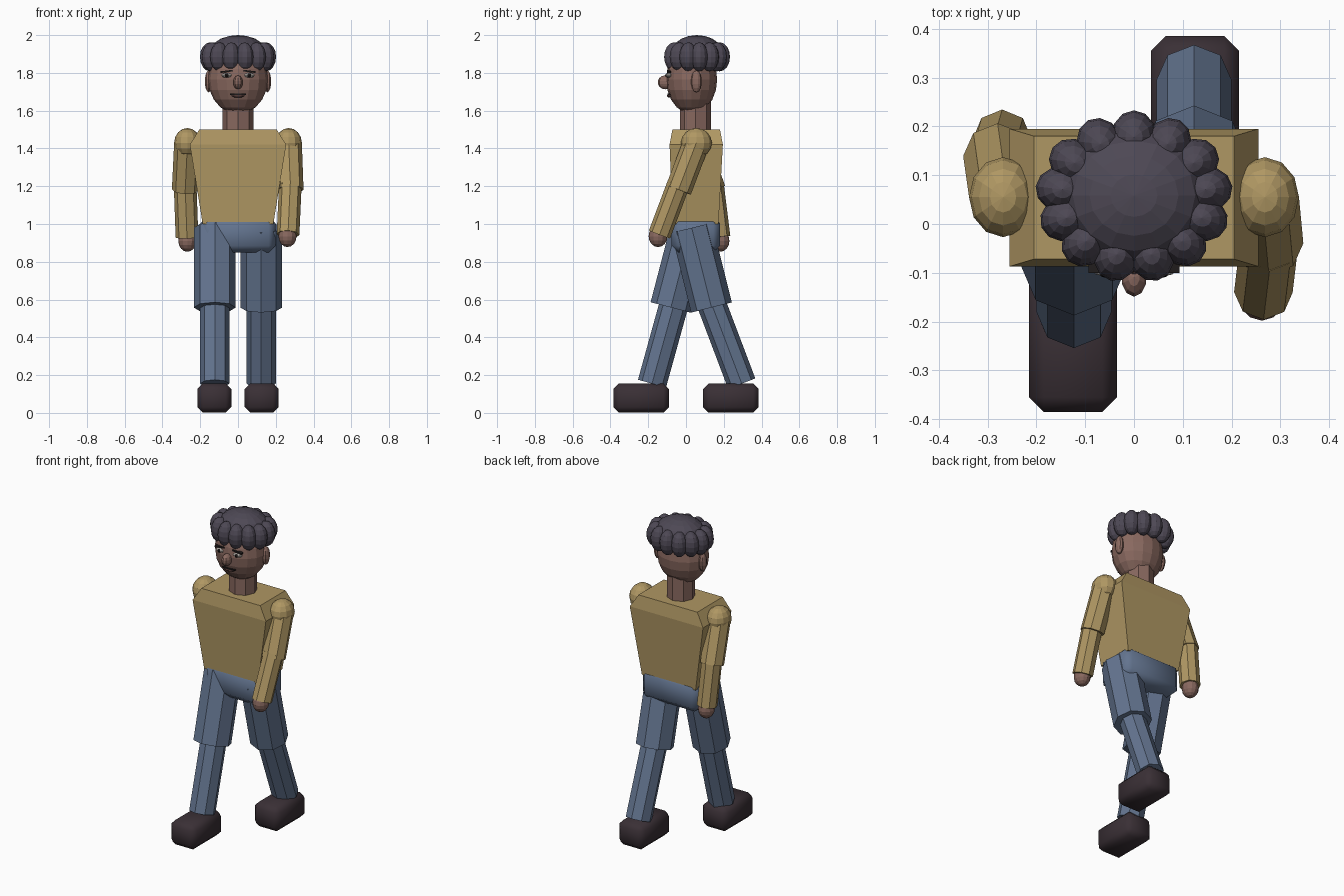
import bpy, bmesh, math
from mathutils import Vector, Matrix

if "Cube" in bpy.data.objects:
    bpy.data.objects.remove(bpy.data.objects["Cube"])


def material(name, rgb):
    m = bpy.data.materials.new(name)
    m.diffuse_color = (*rgb, 1)
    m.use_nodes = True
    m.node_tree.nodes["Principled BSDF"].inputs["Base Color"].default_value = m.diffuse_color
    return m


SKIN = material("brown skin", (0.25, 0.14, 0.115))
HAIR = material("dark hair", (0.075, 0.065, 0.09))
SHIRT = material("mustard shirt", (0.43, 0.31, 0.125))
DENIM = material("blue denim", (0.125, 0.175, 0.275))
SHOE = material("dark leather", (0.042, 0.029, 0.036))
WHITE = material("eye white", (0.5, 0.46, 0.42))
BLACK = material("near black", (0.015, 0.012, 0.012))
LIP = material("dark lip", (0.12, 0.06, 0.055))


def finish(name, bm, mat):
    bmesh.ops.recalc_face_normals(bm, faces=bm.faces)
    me = bpy.data.meshes.new(name)
    bm.to_mesh(me)
    bm.free()
    me.materials.append(mat)
    ob = bpy.data.objects.new(name, me)
    bpy.context.collection.objects.link(ob)
    return ob


def ellipsoid(name, mat, centre, radii, seg=12, rings=8, turn=0.0):
    bm = bmesh.new()
    mx = Matrix.Translation(centre) @ Matrix.Rotation(turn, 4, 'Z') @ Matrix.Diagonal((*radii, 1))
    bmesh.ops.create_uvsphere(bm, u_segments=seg, v_segments=rings, radius=1, matrix=mx)
    return finish(name, bm, mat)


def limb(name, mat, low, high, radius):
    """Eight sided straight tube between two joints."""
    low, high = Vector(low), Vector(high)
    axis = high - low
    rot = Vector((0, 0, 1)).rotation_difference(axis).to_matrix().to_4x4()
    bm = bmesh.new()
    bmesh.ops.create_cone(bm, cap_ends=True, segments=8, radius1=radius, radius2=radius,
                          depth=axis.length, matrix=Matrix.Translation((low + high) / 2) @ rot)
    return finish(name, bm, mat)


def box(name, mat, centre, size, bevel=0.0, turn=0.0):
    bm = bmesh.new()
    mx = Matrix.Translation(centre) @ Matrix.Rotation(turn, 4, 'Y') @ Matrix.Diagonal((*size, 1))
    bmesh.ops.create_cube(bm, size=1, matrix=mx)
    if bevel:
        bmesh.ops.bevel(bm, geom=bm.edges[:], offset=bevel, segments=1, affect='EDGES')
        for f in bm.faces:
            f.smooth = True
    return finish(name, bm, mat)


# Torso: stacked rectangles with chamfered shoulders (z, half width, front y, back y)
bm = bmesh.new()
rings = []
for z, w, y0, y1 in [(1.0, 0.187, -0.07, 0.172), (1.42, 0.255, -0.087, 0.195), (1.5, 0.205, -0.072, 0.18)]:
    rings.append([bm.verts.new(p) for p in ((-w, y0, z), (w, y0, z), (w, y1, z), (-w, y1, z))])
for a, b in zip(rings, rings[1:]):
    for i in range(4):
        j = (i + 1) % 4
        bm.faces.new((a[i], a[j], b[j], b[i]))
bm.faces.new(rings[0])
bm.faces.new(rings[-1])
finish("torso", bm, SHIRT)

box("pelvis", DENIM, (0, 0.052, 0.945), (0.395, 0.255, 0.19), 0.035)
limb("neck", SKIN, (0, 0.05, 1.47), (0, 0.05, 1.66), 0.082)

# Arms, one swung back and one swung forward: side, elbow (x, y, z), wrist (x, y, z), hand
arms = [("left", -0.268, (-0.28, 0.14, 1.18), (-0.27, 0.175, 0.93), (-0.268, 0.18, 0.91)),
        ("right", 0.268, (0.277, -0.04, 1.18), (0.265, -0.14, 0.945), (0.262, -0.148, 0.935))]
for side, x, elbow, wrist, hand in arms:
    shoulder = Vector((x, 0.055, 1.43))
    ellipsoid(side + "_shoulder", SHIRT, shoulder, (0.07, 0.082, 0.078))
    limb(side + "_upper_arm", SHIRT, elbow, shoulder, 0.07)
    limb(side + "_forearm", SHIRT, wrist, Vector(elbow) + Vector((0, 0, 0.03)), 0.06)
    ellipsoid(side + "_hand", SKIN, hand, (0.048, 0.05, 0.057))

# Legs in mid stride: side, x, knee y, ankle y, shoe centre y
for side, x, knee, ankle, foot in [("left", -0.123, -0.08, -0.18, -0.2375),
                                   ("right", 0.123, 0.135, 0.295, 0.2375)]:
    limb(side + "_thigh", DENIM, (x, knee, 0.558), (x, 0.03, 0.98), 0.111)
    limb(side + "_shin", DENIM, (x, ankle, 0.155), (x, knee + (0.015 if x < 0 else 0.003), 0.57), 0.077)
    box(side + "_shoe", SHOE, (x * 1.016, foot, 0.0785), (0.18, 0.295, 0.155), 0.03)

# Head with ears and nose
ellipsoid("head", SKIN, (0, 0.03, 1.765), (0.158, 0.135, 0.182), 16, 10)
ellipsoid("nose", SKIN, (0, -0.11, 1.75), (0.027, 0.04, 0.037), 10, 7)
for s, side in ((-1, "left"), (1, "right")):
    ellipsoid(side + "_ear", SKIN, (s * 0.155, 0.055, 1.755), (0.022, 0.029, 0.058), 10, 7)
    ellipsoid(side + "_eye", WHITE, (s * 0.06, -0.089, 1.787), (0.03, 0.018, 0.013), 10, 6)
    ellipsoid(side + "_pupil", BLACK, (s * 0.06, -0.101, 1.787), (0.011, 0.009, 0.011), 8, 6)
    box(side + "_eyebrow", BLACK, (s * 0.06, -0.09, 1.808), (0.065, 0.02, 0.009), turn=s * 0.12)
box("mouth", BLACK, (0, -0.09, 1.687), (0.085, 0.014, 0.007))
ellipsoid("lower_lip", LIP, (0, -0.087, 1.678), (0.036, 0.014, 0.009), 10, 6)

# Hair: domed crown with a ring of rounded lobes
ellipsoid("hair_crown", HAIR, (0, 0.058, 1.9), (0.155, 0.14, 0.1), 16, 10)
LOBES = 13
for i in range(LOBES):
    a = math.tau * (i + 0.25) / LOBES
    ellipsoid(f"hair_lobe_{i + 1}", HAIR,
              (0.148 * math.cos(a), 0.056 + 0.122 * math.sin(a), 1.885),
              (0.055, 0.047, 0.077), 12, 8, a)
